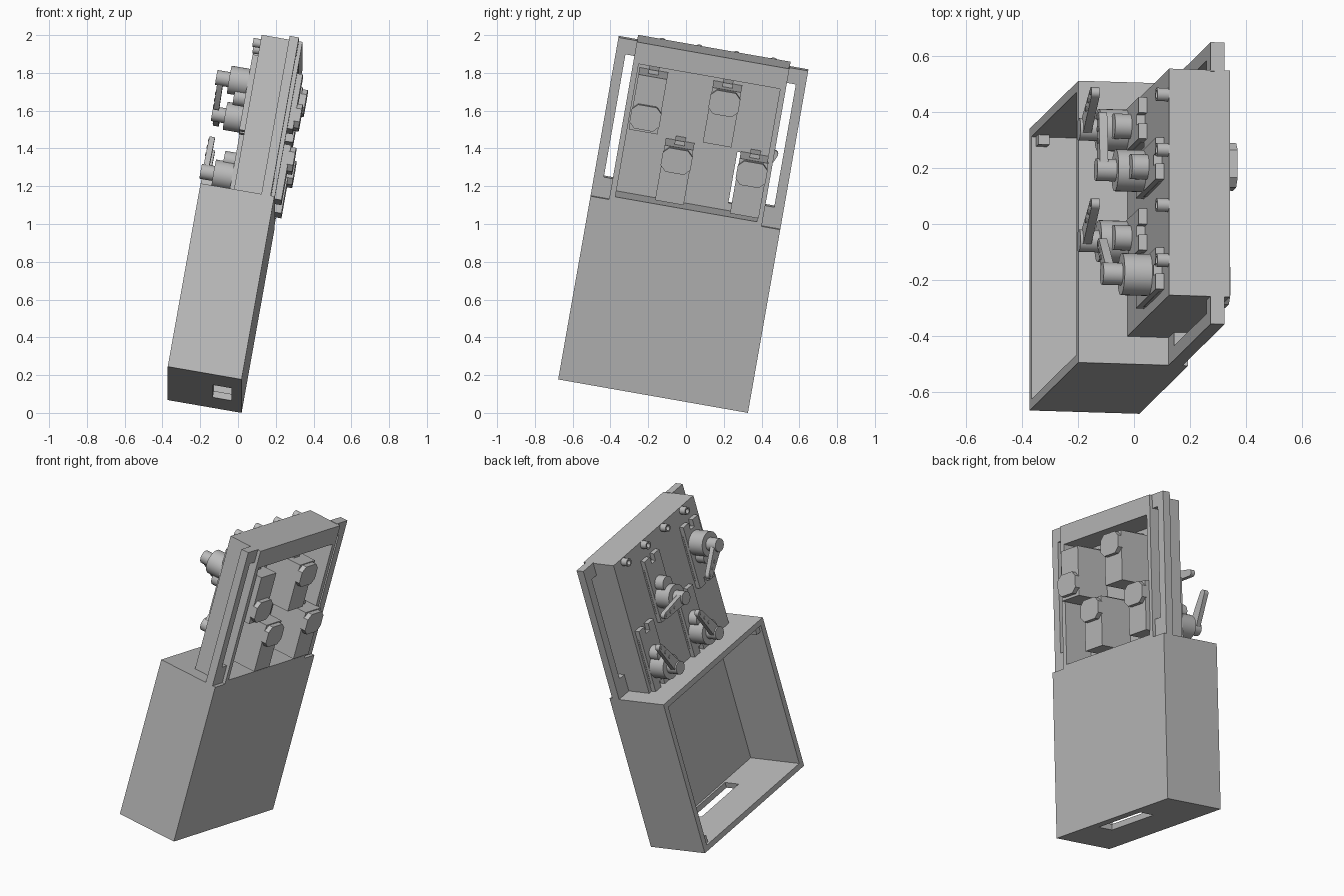
import bpy, bmesh, math
from mathutils import Matrix, Vector

if "Cube" in bpy.data.objects:
    bpy.data.objects.remove(bpy.data.objects["Cube"])

grey = bpy.data.materials.new("plain grey")
grey.use_nodes = True
COLOUR = (0.5, 0.5, 0.5, 1)
grey.diffuse_color = COLOUR
grey.node_tree.nodes["Principled BSDF"].inputs["Base Color"].default_value = COLOUR

# Whole device leans: local X is depth, Y is width, Z is length
LEAN = (Matrix.Translation((0.019, -0.1745, 0.0886))
        @ Matrix.Rotation(math.radians(-10), 4, 'X')
        @ Matrix.Rotation(math.radians(10), 4, 'Y'))
parts = []


def finish(name, bm):
    bmesh.ops.recalc_face_normals(bm, faces=bm.faces)
    mesh = bpy.data.meshes.new(name)
    bm.to_mesh(mesh)
    bm.free()
    mesh.materials.append(grey)
    ob = bpy.data.objects.new(name, mesh)
    bpy.context.collection.objects.link(ob)
    parts.append(ob)
    return ob


def box(name, x, y, z):
    bm = bmesh.new()
    bmesh.ops.create_cube(bm, size=1)
    for v in bm.verts:
        v.co = [(a + b) / 2 + c * (b - a) for (a, b), c in zip((x, y, z), v.co)]
    return finish(name, bm)


def prism(name, x, outline):
    """Outline in (Y, Z), extruded along X."""
    bm = bmesh.new()
    face = bm.faces.new([bm.verts.new((x[0], p, q)) for p, q in outline])
    new = bmesh.ops.extrude_face_region(bm, geom=[face])["geom"]
    bmesh.ops.translate(bm, vec=(x[1] - x[0], 0, 0),
                        verts=[g for g in new if isinstance(g, bmesh.types.BMVert)])
    return finish(name, bm)


def arc(y, z, r, start=0, sweep=2 * math.pi, n=32):
    count = n if sweep > 6 else n + 1
    return [(y + r * math.cos(start + sweep * i / n),
             z + r * math.sin(start + sweep * i / n)) for i in range(count)]


def smooth(ob):
    bpy.ops.object.select_all(action='DESELECT')
    ob.select_set(True)
    bpy.context.view_layer.objects.active = ob
    bpy.ops.object.shade_smooth_by_angle(angle=math.radians(30))


def cylinder(name, x, y, z, r):
    smooth(prism(name, x, arc(y, z, r)))


def cut(ob, *cutter):
    tool = box("cutter", *cutter)
    parts.remove(tool)
    tool.hide_render = True
    mod = ob.modifiers.new("cut", 'BOOLEAN')
    mod.operation, mod.solver, mod.object = 'DIFFERENCE', 'EXACT', tool
    bpy.context.view_layer.objects.active = ob
    bpy.ops.object.modifier_apply(modifier=mod.name)
    bpy.data.objects.remove(tool)


# Open housing with a slot in its end wall and two corner bosses
housing = box("housing", (-0.397, 0), (-0.51, 0.51), (0, 1))
cut(housing, (-0.5, -0.04), (-0.475, 0.475), (0.035, 0.965))
cut(housing, (-0.155, -0.055), (-0.19, 0.19), (-0.1, 0.1))
box("upper_boss", (-0.38, -0.34), (-0.476, -0.44), (0.92, 0.966))
box("lower_boss", (-0.38, -0.34), (0.44, 0.476), (0.034, 0.08))

# Upper tray, open toward +X, with a window in its panel
tray = box("tray", (-0.22, 0), (-0.41, 0.41), (0.998, 1.86))
cut(tray, (-0.185, 0.1), (-0.38, 0.38), (1.02, 1.745))
cut(tray, (-0.3, -0.1), (0.215, 0.375), (1.06, 1.34))

# Side rails with a long slot next to the tray
for side, s in (("right", -1), ("left", 1)):
    ys = sorted((s * 0.405, s * 0.51))
    rail = box(side + "_rail", (-0.07, -0.02), ys, (0.998, 1.863))
    cut(rail, (-0.2, 0.2), sorted((s * 0.38, s * 0.458)), (1.11, 1.78))

# Four servos: lateral place, middle height, shaft direction, arm direction
servos = [(-0.295, 1.55, 1, (0.13, -0.13)),
          (-0.093, 1.20, -1, (0.10, 0.19)),
          (0.103, 1.55, -1, (0.19, -0.01)),
          (0.31, 1.20, -1, (0.10, 0.19))]
for i, (y, z, d, arm) in enumerate(servos, 1):
    tag = f"servo_{i}_"
    shaft, cap = z + d * 0.063, z - d * 0.075
    box(tag + "body", (-0.23, 0.03), (y - 0.077, y + 0.077), (z - 0.155, z + 0.145))
    box(tag + "cable_tab", (-0.19, -0.05), (y - 0.027, y + 0.027), (z + 0.14, z + 0.167))
    # Eight-sided end cap
    w, h, c = 0.08, 0.065, 0.03
    corners = [(w, h - c), (w - c, h), (c - w, h), (-w, h - c),
               (-w, c - h), (c - w, -h), (w - c, -h), (w, c - h)]
    prism(tag + "end_cap", (0.025, 0.058), [(y + p, cap + q) for p, q in corners])
    # Mounting flange with end tabs
    box(tag + "flange", (-0.25, -0.215), (y - 0.075, y + 0.075), (z - 0.16, z + 0.16))
    for e in (-1, 1):
        for k in (-1, 1):
            yc = y + k * 0.047
            box(tag + "mount_tab", (-0.25, -0.215), (yc - 0.028, yc + 0.028),
                sorted((z + e * 0.155, z + e * 0.205)))
    # Gear housing, shaft and arm
    cylinder(tag + "gear_housing", (-0.35, -0.24), y, shaft, 0.075)
    cylinder(tag + "idler_housing", (-0.31, -0.24), y, shaft - d * 0.085, 0.045)
    cylinder(tag + "shaft", (-0.42, -0.34), y, shaft, 0.04)
    length = math.hypot(*arm)
    a = math.atan2(arm[1], arm[0])
    outline = (arc(y, shaft, 0.034, a + math.pi / 2, math.pi, 12)
               + arc(y + arm[0], shaft + arm[1], 0.02, a - math.pi / 2, math.pi, 12))
    smooth(prism(tag + "arm", (-0.41, -0.38), outline))
    for t in (0.55, 0.78, 1):
        cylinder(tag + "arm_hole_rim", (-0.414, -0.40), y + arm[0] * t,
                 shaft + arm[1] * t, 0.009)

# Ring posts along the top of the tray panel
for i in range(4):
    y = -0.28 + 0.2 * i
    bm = bmesh.new()
    rings = [[bm.verts.new((x, p, q)) for p, q in arc(y, 1.835, r, n=20)]
             for x, r in ((-0.22, 0.024), (-0.262, 0.024), (-0.262, 0.015), (-0.222, 0.015))]
    for lo, hi in zip(rings, rings[1:] + rings[:1]):
        for k in range(20):
            bm.faces.new((lo[k], lo[k - 1], hi[k - 1], hi[k]))
    smooth(finish(f"ring_post_{i + 1}", bm))

for ob in parts:
    ob.matrix_world = LEAN
